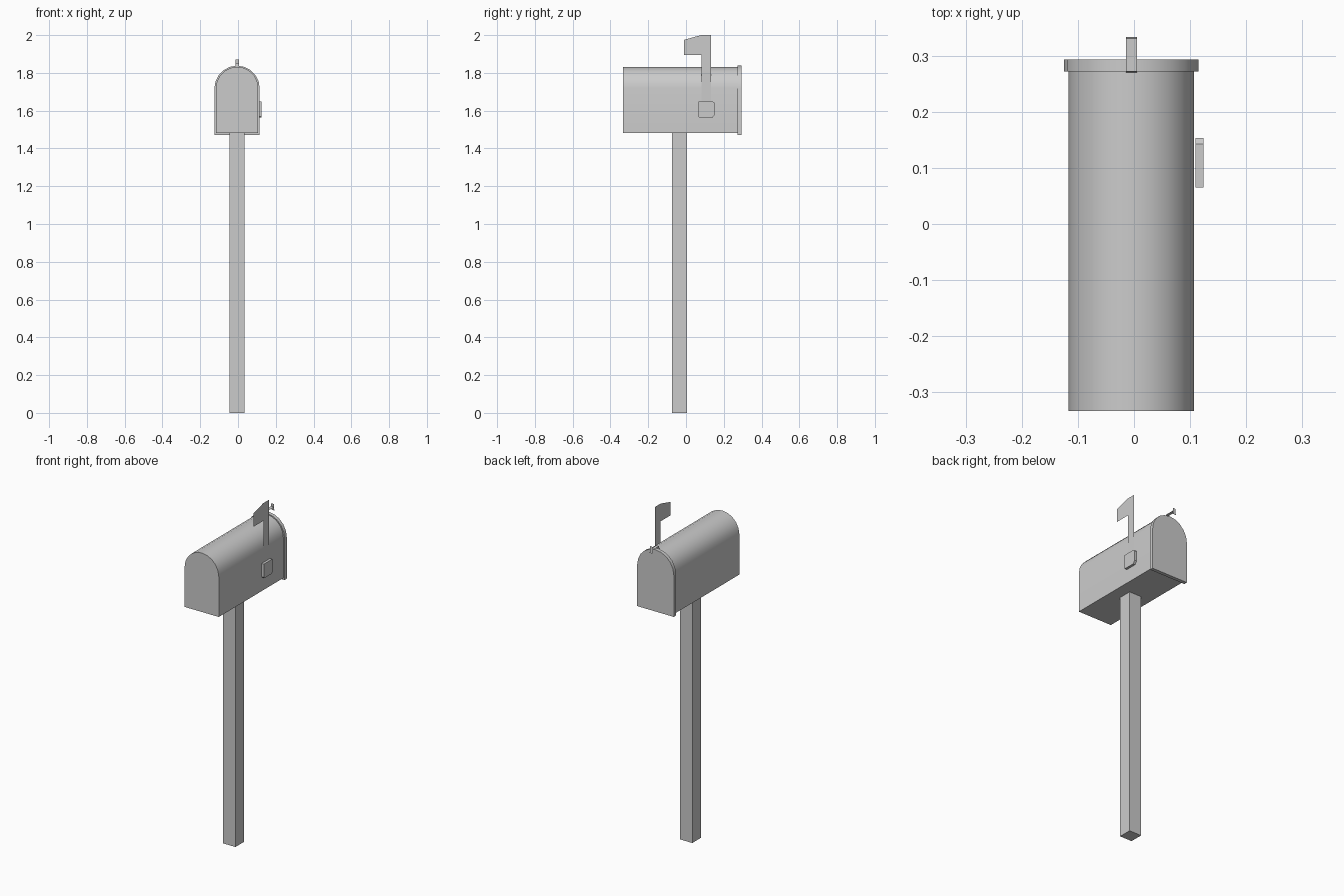
import bpy, bmesh, math
from mathutils import Vector

if "Cube" in bpy.data.objects:
    bpy.data.objects.remove(bpy.data.objects["Cube"])


def make(name, verts, faces, smooth=False):
    mesh = bpy.data.meshes.new(name)
    mesh.from_pydata(verts, [], faces)
    obj = bpy.data.objects.new(name, mesh)
    bpy.context.collection.objects.link(obj)
    if smooth:
        bpy.context.view_layer.objects.active = obj
        obj.select_set(True)
        bpy.ops.object.shade_smooth_by_angle(angle=math.radians(35))
        obj.select_set(False)
    return obj


def prism(name, profile, offset, smooth=False):
    """Closed solid: extrude a 3D profile polygon by the offset vector."""
    a = [Vector(p) for p in profile]
    n = len(a)
    verts = a + [p + Vector(offset) for p in a]
    faces = [list(range(n)), list(range(2 * n - 1, n - 1, -1))]
    faces += [[i, i + n, (i + 1) % n + n, (i + 1) % n] for i in range(n)]
    obj = make(name, verts, faces, smooth)
    bm = bmesh.new()
    bm.from_mesh(obj.data)
    bmesh.ops.recalc_face_normals(bm, faces=bm.faces)
    bm.to_mesh(obj.data)
    bm.free()
    return obj


def arch(half, bottom, spring, y, segments=10):
    """Upright outline with a round top."""
    cx = -0.005
    pts = [(cx - half, y, bottom), (cx + half, y, bottom)]
    for i in range(segments + 1):
        t = math.pi * i / segments
        pts.append((cx + half * math.cos(t), y, spring + half * math.sin(t)))
    return pts


# Post
prism("post", [(-0.045, -0.074, 0), (0.035, -0.074, 0),
               (0.035, 0.005, 0), (-0.045, 0.005, 0)], (0, 0, 1.482))

# Arched box and its slightly larger door
prism("mailbox_body", arch(0.112, 1.482, 1.72, -0.333), (0, 0.61, 0), True)
prism("door", arch(0.12, 1.472, 1.718, 0.272), (0, 0.021, 0), True)

# Flag pivot with clipped corners
pivot = [(0.065, 1.648), (0.143, 1.648), (0.153, 1.64), (0.153, 1.58),
         (0.14, 1.563), (0.071, 1.563), (0.065, 1.57)]
prism("flag_pivot", [(0.11, y, z) for y, z in pivot], (0.014, 0, 0))

# Sheet-metal flag
flag = [(0.132, 1.62), (0.132, 2.0), (0.08, 2.0), (-0.01, 1.975),
        (-0.01, 1.895), (0.083, 1.895), (0.083, 1.62)]
make("flag", [(0.11, y, z) for y, z in flag], [list(range(len(flag)))])

# Sheet-metal latch: foot, tongue and pull tab
path = [(0.27, 1.836), (0.272, 1.853), (0.331, 1.853), (0.333, 1.832), (0.33, 1.871)]
verts = [(x, y, z) for y, z in path for x in (-0.014, 0.005)]
links = [(0, 1), (1, 2), (2, 3), (2, 4)]
make("latch", verts, [[2 * a, 2 * a + 1, 2 * b + 1, 2 * b] for a, b in links])
